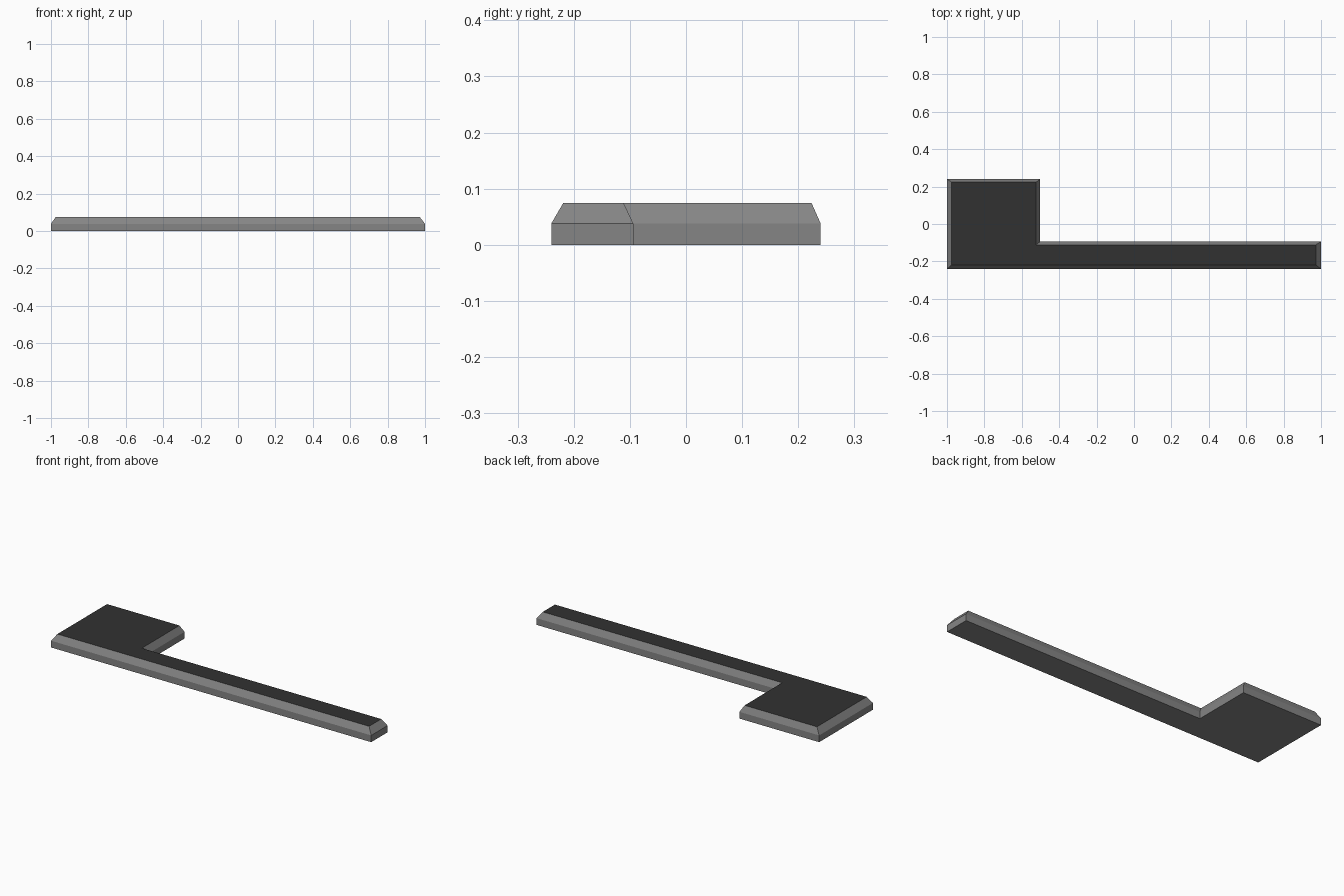
import bpy, bmesh

if "Cube" in bpy.data.objects:
    bpy.data.objects.remove(bpy.data.objects["Cube"])

def material(name, v):
    m = bpy.data.materials.new(name)
    m.diffuse_color = (v, v, v, 1)
    m.use_nodes = True
    m.node_tree.nodes["Principled BSDF"].inputs["Base Color"].default_value = m.diffuse_color
    return m

# L-shaped outline, and the inset outline of the top
outer = [(-1, -.24), (1, -.24), (1, -.094), (-.502, -.094), (-.502, .24), (-1, .24)]
inner = [(-.975, -.219), (.972, -.219), (.972, -.111), (-.523, -.111), (-.523, .224), (-.975, .224)]

bm = bmesh.new()
rings = [[bm.verts.new((x, y, z)) for x, y in pts]
         for pts, z in ((outer, 0), (outer, .038), (inner, .074))]

# Walls and sloped edge
for low, high in zip(rings, rings[1:]):
    for i in range(6):
        j = (i + 1) % 6
        bm.faces.new((low[i], low[j], high[j], high[i]))

# Grey underside and dark top
bm.faces.new(rings[0][::-1])
bm.faces.new(rings[2]).material_index = 1

mesh = bpy.data.meshes.new("l_shaped_slab")
bm.to_mesh(mesh)
bm.free()
mesh.materials.append(material("mid grey", .235))
mesh.materials.append(material("charcoal", .031))
slab = bpy.data.objects.new("l_shaped_slab", mesh)
bpy.context.collection.objects.link(slab)
